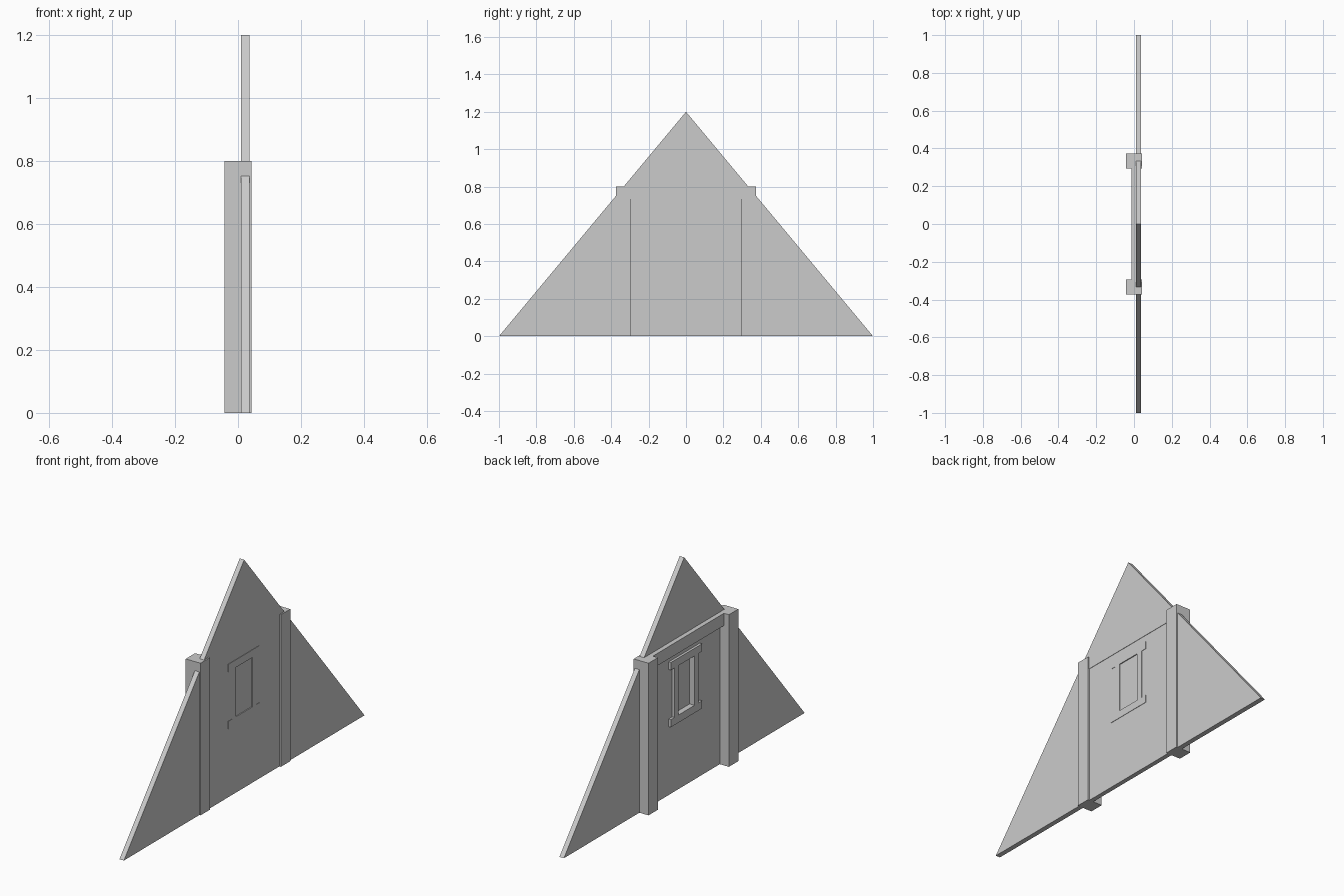
import bpy
import bmesh

old = bpy.data.objects.get("Cube")
if old:
    bpy.data.objects.remove(old, do_unlink=True)

grey = bpy.data.materials.new("light_grey")
grey.use_nodes = True
COLOUR = (0.6, 0.6, 0.6, 1)
grey.diffuse_color = COLOUR
for node in grey.node_tree.nodes:
    if node.type == 'BSDF_PRINCIPLED':
        node.inputs["Base Color"].default_value = COLOUR


def prism(name, outline, x0, x1):
    """Extrude a (y, z) outline along x."""
    bm = bmesh.new()
    face = bm.faces.new([bm.verts.new((x0, y, z)) for y, z in outline])
    out = bmesh.ops.extrude_face_region(bm, geom=[face])
    verts = [g for g in out["geom"] if isinstance(g, bmesh.types.BMVert)]
    bmesh.ops.translate(bm, verts=verts, vec=(x1 - x0, 0, 0))
    bmesh.ops.recalc_face_normals(bm, faces=bm.faces)
    mesh = bpy.data.meshes.new(name)
    bm.to_mesh(mesh)
    bm.free()
    mesh.materials.append(grey)
    obj = bpy.data.objects.new(name, mesh)
    bpy.context.collection.objects.link(obj)
    return obj


def box(name, x, y, z):
    return prism(name, [(y[0], z[0]), (y[1], z[0]), (y[1], z[1]), (y[0], z[1])], *x)


def cut(obj, cutter):
    """Subtract the cutter, bake the result and drop the cutter."""
    cutter.hide_render = True
    mod = obj.modifiers.new("cut", 'BOOLEAN')
    mod.operation = 'DIFFERENCE'
    mod.solver = 'EXACT'
    mod.object = cutter
    graph = bpy.context.evaluated_depsgraph_get()
    mesh = bpy.data.meshes.new_from_object(obj.evaluated_get(graph))
    obj.modifiers.clear()
    obj.data = mesh
    bpy.data.objects.remove(cutter, do_unlink=True)


BACK, FACE = 0.01, 0.036      # wall thickness range in x
POST_IN, POST_OUT = 0.295, 0.373
BEAM_Z = 0.735
WIN_Y, WIN_Z = 0.067, (0.40, 0.66)

# Triangular gable wall, slightly recessed between the posts, with a window hole
wall = prism("gable_wall", [(-1, 0), (1, 0), (0, 1.2)], BACK, FACE)
cut(wall, box("recess_cutter", (FACE - 0.002, FACE + 0.1),
              (-POST_IN - 0.02, POST_IN + 0.02), (-0.1, BEAM_Z)))
cut(wall, box("window_cutter", (-0.1, 0.1), (-WIN_Y, WIN_Y), WIN_Z))

# Posts and the beam joining them
for side, y in (("front", (-POST_OUT, -POST_IN)), ("back", (POST_IN, POST_OUT))):
    box(side + "_post", (-0.043, 0.043), y, (0, 0.8))
box("top_beam", (-0.014, BACK + 0.01), (-POST_IN, POST_IN), (BEAM_Z, 0.8))

# Window frame: wide head and sill with two narrower jambs
OUTER = -0.003
for name, z in (("window_head", (0.66, 0.70)), ("window_sill", (0.36, 0.40))):
    box(name, (OUTER, FACE), (-0.13, 0.13), z)
for name, y in (("front_jamb", (-0.10, -WIN_Y)), ("back_jamb", (WIN_Y, 0.10))):
    box(name, (OUTER, FACE), y, WIN_Z)

# Thin pane set just behind the outer face
box("window_pane", (0.026, 0.031), (-WIN_Y, WIN_Y), WIN_Z)
